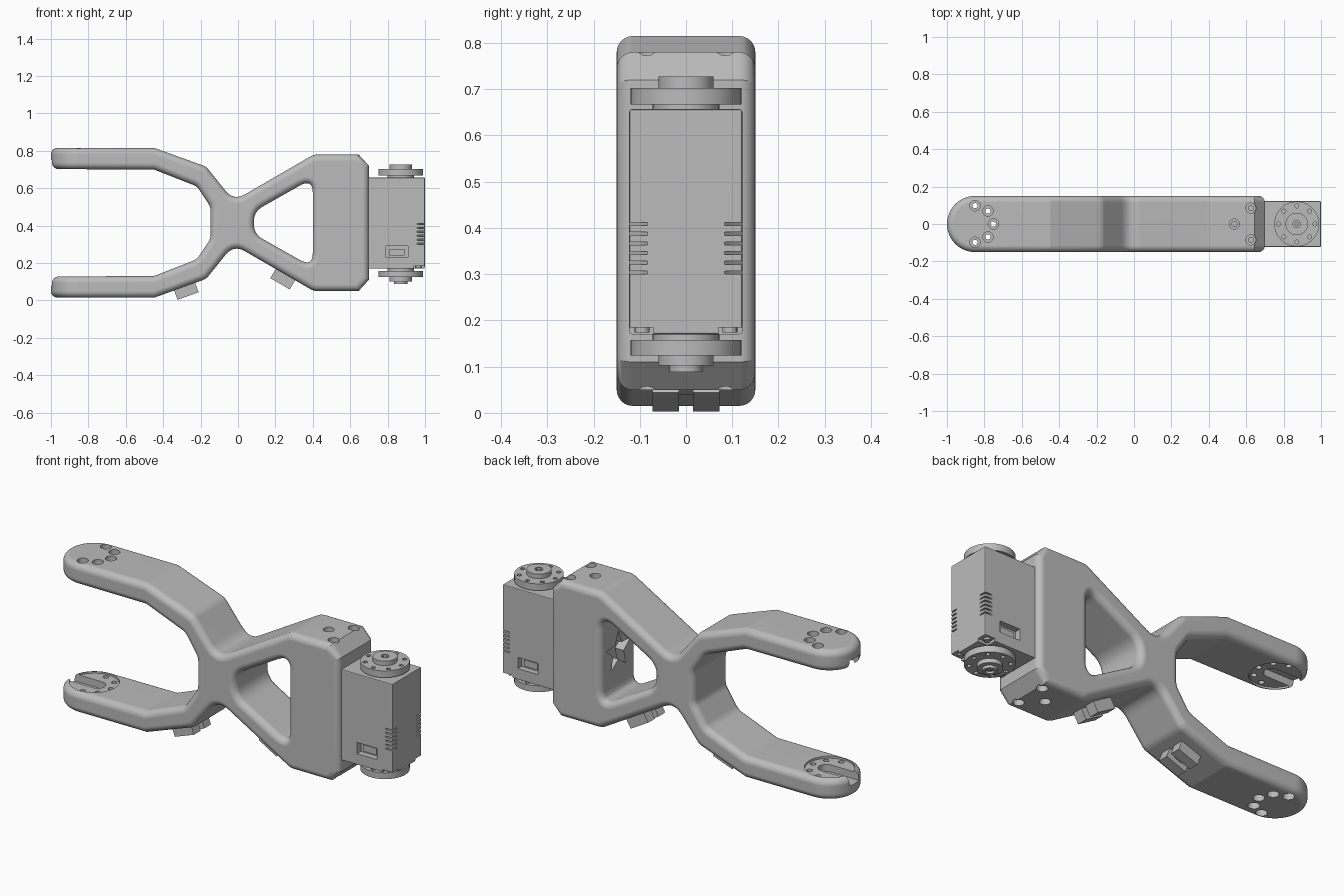
import bpy, bmesh
from math import sin, cos, pi, radians
from mathutils import Vector, Matrix

if "Cube" in bpy.data.objects:
    bpy.data.objects.remove(bpy.data.objects["Cube"])

MID = 0.415  # height of the symmetry plane

grey = bpy.data.materials.new("plain_grey")
grey.use_nodes = True
grey.diffuse_color = (0.5, 0.5, 0.5, 1)
grey.node_tree.nodes["Principled BSDF"].inputs["Base Color"].default_value = (0.5, 0.5, 0.5, 1)


def prism(name, pts, axis, lo, hi):
    """Extrude a flat outline along one axis from lo to hi."""
    place = {"x": lambda a, b: (lo, a, b),
             "y": lambda a, b: (a, lo, b),
             "z": lambda a, b: (a, b, lo)}[axis]
    bm = bmesh.new()
    face = bm.faces.new([bm.verts.new(place(a, b)) for a, b in pts])
    ext = bmesh.ops.extrude_face_region(bm, geom=[face])
    shift = Vector([hi - lo if axis == k else 0 for k in "xyz"])
    bmesh.ops.translate(bm, vec=shift, verts=[v for v in ext["geom"] if isinstance(v, bmesh.types.BMVert)])
    bmesh.ops.recalc_face_normals(bm, faces=bm.faces)
    mesh = bpy.data.meshes.new(name)
    bm.to_mesh(mesh)
    bm.free()
    mesh.materials.append(grey)
    obj = bpy.data.objects.new(name, mesh)
    bpy.context.collection.objects.link(obj)
    return obj


def box(name, x, y, z):
    return prism(name, [(x[0], y[0]), (x[1], y[0]), (x[1], y[1]), (x[0], y[1])], "z", *z)


def disc(cx, cy, r, n=32):
    return [(cx + r * cos(2 * pi * i / n), cy + r * sin(2 * pi * i / n)) for i in range(n)]


def rod(name, cx, cy, r, lo, hi, n=32):
    return prism(name, disc(cx, cy, r, n), "z", lo, hi)


def fillet(pts, steps=8):
    """Round each corner (a, b, cut length) with a short curve."""
    out = []
    for i, (a, b, d) in enumerate(pts):
        p = Vector((a, b))
        if not d:
            out.append((a, b))
            continue
        s = p + (Vector(pts[i - 1][:2]) - p).normalized() * d
        e = p + (Vector(pts[(i + 1) % len(pts)][:2]) - p).normalized() * d
        for k in range(steps + 1):
            t = k / steps
            out.append(tuple(s * (1 - t) ** 2 + p * 2 * t * (1 - t) + e * t * t))
    return out


def mirrored(half):
    """Upper half outline plus its mirror image about the symmetry plane."""
    full = half + [(a, -b, d) for a, b, d in reversed(half)]
    return fillet([(a, b + MID, d) for a, b, d in full])


def apply(obj, mod):
    bpy.context.view_layer.objects.active = obj
    bpy.ops.object.modifier_apply(modifier=mod.name)


def cut(obj, cutter, op="DIFFERENCE"):
    mod = obj.modifiers.new("cut", "BOOLEAN")
    mod.operation, mod.solver, mod.object = op, "EXACT", cutter
    apply(obj, mod)
    bpy.data.objects.remove(cutter)


def bevel(obj, width, segments, angle):
    mod = obj.modifiers.new("bevel", "BEVEL")
    mod.width, mod.segments = width, segments
    mod.limit_method, mod.angle_limit = "ANGLE", radians(angle)
    mod.use_clamp_overlap = False
    apply(obj, mod)


def smooth(obj, angle=30):
    bpy.ops.object.select_all(action="DESELECT")
    obj.select_set(True)
    bpy.context.view_layer.objects.active = obj
    bpy.ops.object.shade_smooth_by_angle(angle=radians(angle))
    mod = obj.modifiers.new("normals", "WEIGHTED_NORMAL")
    mod.keep_sharp = True


# Forked frame: side outline trimmed to a round-ended plan
outline = [(0.70, 0.305, 0), (0.645, 0.365, 0), (0.405, 0.365, 0.02),
           (-0.023, 0.117, 0.07), (-0.17, 0.30, 0.02), (-0.447, 0.40, 0),
           (-1.05, 0.40, 0), (-1.05, 0.287, 0), (-0.45, 0.285, 0),
           (-0.22, 0.195, 0.02), (-0.147, 0.085, 0.02)]
frame = prism("forked_frame", mirrored(outline), "y", -0.2, 0.2)
window = [(0.40, 0.238, 0.08), (0.085, 0.06, 0.055)]
cut(frame, prism("cutter", mirrored(window), "y", -0.3, 0.3))
arc = [(-0.85 - 0.15 * sin(pi * i / 24), 0.15 * cos(pi * i / 24)) for i in range(25)]
cut(frame, prism("cutter", [(0.9, 0.15)] + arc + [(0.9, -0.15)], "z", -0.2, 1.1), "INTERSECT")
bevel(frame, 0.035, 6, 50)

# Horn seats, key slots and screw holes, on both arms and both box ends
slot = [(-0.83 + 0.04 * sin(pi * i / 12), -0.04 * cos(pi * i / 12)) for i in range(13)]
slot = [(-1.1, -0.04)] + slot + [(-1.1, 0.04)]
for s in (1, -1):
    def span(a, b):
        return sorted((MID + s * a, MID + s * b))
    cut(frame, rod("cutter", -0.85, 0, 0.122, *span(0.2, 0.297), 40))
    cut(frame, prism("cutter", slot, "z", *span(0.2, 0.335)))
    for k in range(-2, 3):
        x, y = -0.85 + 0.098 * cos(k * pi / 4), 0.098 * sin(k * pi / 4)
        cut(frame, rod("cutter", x, y, 0.014, *span(0.2, 0.5), 16))
        cut(frame, rod("cutter", x, y, 0.028, *span(0.36, 0.5), 20))
    for x, y in ((0.537, 0), (0.625, 0.085), (0.625, -0.085)):
        cut(frame, rod("cutter", x, y, 0.014, *span(0.28, 0.5), 16))
        cut(frame, rod("cutter", x, y, 0.027, *span(0.335, 0.5), 20))

# Star-shaped pocket in the wall behind the window
star = [((0.11 if i % 2 == 0 else 0.045) * sin(i * pi / 5),
         MID + (0.11 if i % 2 == 0 else 0.045) * cos(i * pi / 5)) for i in range(10)]
cut(frame, prism("cutter", star, "x", 0.37, 0.45))
smooth(frame, 18)

# Motor housing with connector sockets, vents and recessed lower corners
motor = box("motor_housing", (0.66, 1.0), (-0.123, 0.122), (0.17, 0.657))
bevel(motor, 0.006, 2, 50)
for s in (1, -1):
    cut(motor, box("cutter", (0.79, 0.91), sorted((s * 0.09, s * 0.2)), (0.23, 0.29)))
    for i in range(6):
        z = 0.3 + i * 0.021
        cut(motor, prism("cutter", [(0.955, s * 0.126), (1.004, s * 0.126), (1.004, s * 0.08)],
                         "z", z, z + 0.007))
    cut(motor, box("cutter", (0.94, 1.1), sorted((s * 0.07, s * 0.2)), (0.1, 0.185)))
    screw = rod("corner_screw", 0.965, s * 0.095, 0.016, 0.174, 0.19, 16)
    smooth(screw)
    plug = box("connector_plug", (0.81, 0.89), sorted((s * 0.08, s * 0.1)), (0.24, 0.275))
smooth(motor)

# Output horns above and below the motor
AX = 0.87
for name, levels in (("upper", (0.65, 0.667, 0.703, 0.727, 0.727)),
                     ("lower", (0.18, 0.158, 0.124, 0.102, 0.088))):
    a, b, c, d, e = levels
    collar = rod(name + "_collar", AX, 0, 0.072, *sorted((a, b)), 40)
    horn = rod(name + "_horn", AX, 0, 0.12, *sorted((b, c)), 48)
    for k in range(8):
        t = k * pi / 4
        cut(horn, rod("cutter", AX + 0.097 * cos(t), 0.097 * sin(t), 0.011, b - 0.1, b + 0.1, 12))
    hub = rod(name + "_hub", AX, 0, 0.06, *sorted((c, d)), 40)
    parts = [collar, horn, hub]
    if e != d:
        tip = rod(name + "_hub_tip", AX, 0, 0.036, *sorted((d, e)), 32)
        parts.append(tip)
    top = parts[-1]
    cut(top, rod("cutter", AX, 0, 0.02, e - 0.012, e + 0.012, 20))
    parts.append(rod(name + "_centre_screw", AX, 0, 0.011, *sorted((c, (d + e) / 2)), 16))
    for p in parts:
        smooth(p)

# Cable clips under the frame: two blocks joined by a narrow bridge
for name, x, z, angle in (("arm_clip", -0.286, 0.076, 20), ("body_clip", 0.253, 0.137, -30)):
    turn = Matrix.Translation((x, 0, z)) @ Matrix.Rotation(-radians(angle), 4, "Y")
    for piece, w, y, lo in (("left", 0.06, (0.015, 0.072), -0.056),
                            ("right", 0.06, (-0.072, -0.015), -0.056),
                            ("bridge", 0.025, (-0.02, 0.02), -0.03)):
        block = box(name + "_" + piece, (-w, w), y, (lo, 0.02))
        block.data.transform(turn)
